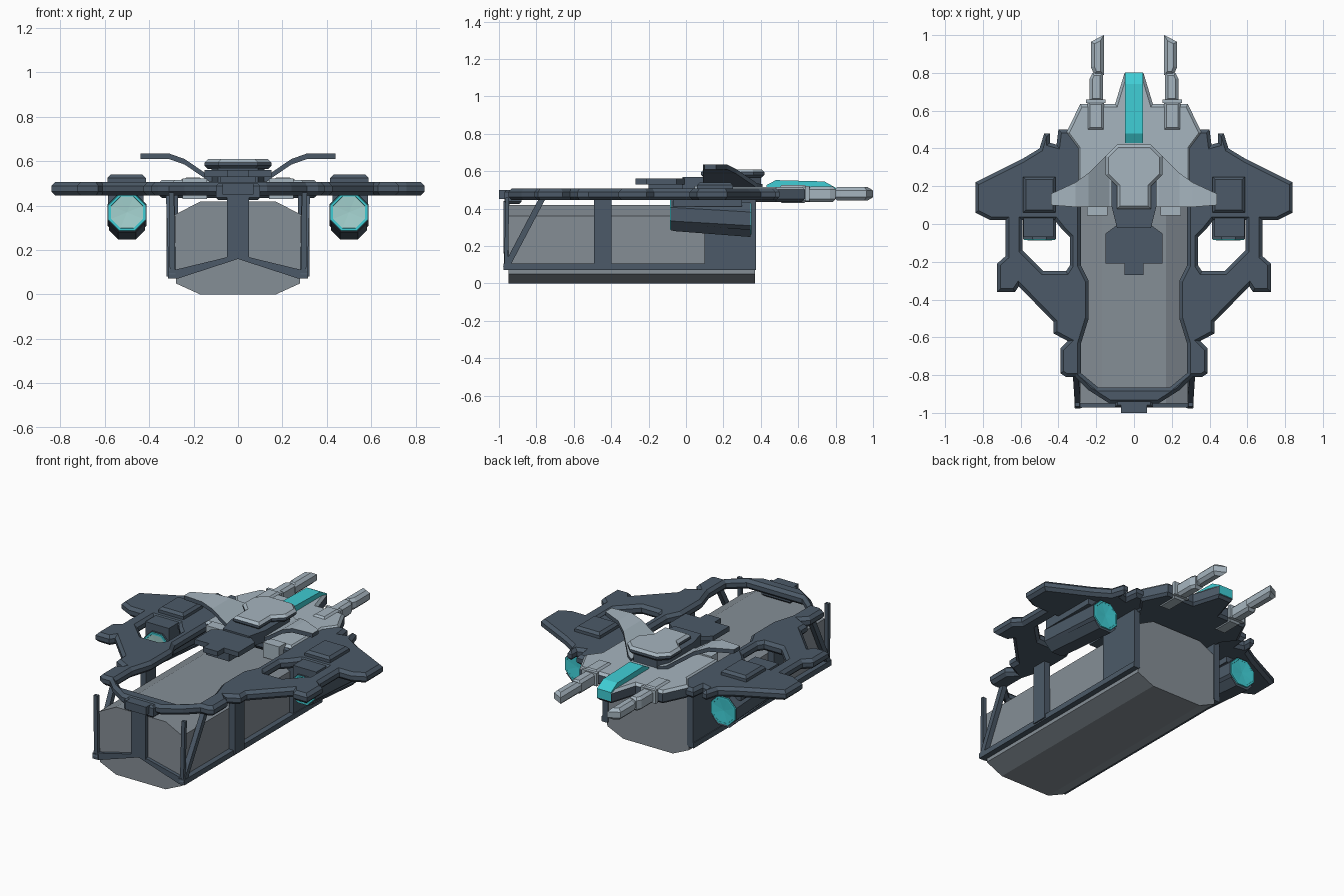
import bpy, bmesh, math
from mathutils import Vector
from mathutils.geometry import tessellate_polygon

if "Cube" in bpy.data.objects:
    bpy.data.objects.remove(bpy.data.objects["Cube"])


def material(name, rgb):
    m = bpy.data.materials.new(name)
    m.diffuse_color = (*rgb, 1)
    m.use_nodes = True
    m.node_tree.nodes["Principled BSDF"].inputs["Base Color"].default_value = m.diffuse_color
    return m


DARK = material("dark blue grey", (0.072, 0.102, 0.138))
LIGHT = material("light hull grey", (0.38, 0.46, 0.52))
GREY = material("cargo grey", (0.235, 0.272, 0.305))
TEAL = material("teal glass", (0.05, 0.61, 0.66))
PALE = material("pale engine glow", (0.38, 0.66, 0.64))


def build(name, verts, faces, mat, top=None):
    """Mesh object; upward faces take the 'top' material if given."""
    me = bpy.data.meshes.new(name)
    me.from_pydata([tuple(v) for v in verts], [], faces)
    bm = bmesh.new()
    bm.from_mesh(me)
    bmesh.ops.recalc_face_normals(bm, faces=bm.faces[:])
    bm.normal_update()
    if top:
        for f in bm.faces:
            f.material_index = int(f.normal.z > 0.3)
    bm.to_mesh(me)
    bm.free()
    me.materials.append(mat)
    if top:
        me.materials.append(top)
    ob = bpy.data.objects.new(name, me)
    bpy.context.collection.objects.link(ob)
    return ob


def inset(loop, d):
    """Mitred inset towards the left side of a loop."""
    out = []
    for i, p in enumerate(loop):
        p = Vector(p)
        a = (p - Vector(loop[i - 1])).normalized()
        b = (Vector(loop[(i + 1) % len(loop)]) - p).normalized()
        n1, n2 = Vector((-a.y, a.x)), Vector((-b.y, b.x))
        out.append(p + (n1 + n2) * d / max(1 + n1.dot(n2), 0.4))
    return out


def slab(name, outer, z0, z1, mat, ch=0.0, holes=(), top=None):
    """Flat plate from a plan outline, with chamfered rims and optional holes."""
    loops = []
    for k, lp in enumerate([outer, *holes]):
        area = sum(lp[i - 1][0] * lp[i][1] - lp[i][0] * lp[i - 1][1] for i in range(len(lp)))
        loops.append(list(lp) if (area > 0) == (k == 0) else list(lp)[::-1])
    caps = [inset(lp, ch) for lp in loops]
    n = sum(map(len, loops))
    levels = [(caps, z0), (loops, z0 + ch), (loops, z1 - ch), (caps, z1)] if ch else [(caps, z0), (caps, z1)]
    verts = [(p[0], p[1], z) for ls, z in levels for lp in ls for p in lp]
    tris = tessellate_polygon([[Vector((p[0], p[1], 0)) for p in lp] for lp in caps])
    last = n * (len(levels) - 1)
    faces = [tuple(t) for t in tris] + [tuple(i + last for i in t) for t in tris]
    for lv in range(len(levels) - 1):
        s = lv * n
        for lp in loops:
            m = len(lp)
            for i in range(m):
                j = (i + 1) % m
                faces.append((s + i, s + j, s + j + n, s + i + n))
            s += m
    return build(name, verts, faces, mat, top)


def loft(name, rings, mat, top=None):
    """Skin matching rings of points and close both ends."""
    n = len(rings[0])
    faces = [tuple(range(n)), tuple(range(n * (len(rings) - 1), n * len(rings)))]
    for r in range(len(rings) - 1):
        for i in range(n):
            j = (i + 1) % n
            faces.append((r * n + i, r * n + j, r * n + n + j, r * n + n + i))
    return build(name, [p for r in rings for p in r], faces, mat, top)


def sym(half):
    return half + [(-x, y) for x, y in reversed(half)]


def rect(x0, x1, y0, y1):
    return [(x0, y0), (x1, y0), (x1, y1), (x0, y1)]


def flip(points, s):
    return [(s * p[0], *p[1:]) for p in points]


def beam(name, a, b, wx, wy, mat=DARK):
    """Straight strut between two points with a rectangular plan section."""
    q = [(-wx, -wy), (wx, -wy), (wx, wy), (-wx, wy)]
    return loft(name, [[(p[0] + dx, p[1] + dy, p[2]) for dx, dy in q] for p in (a, b)], mat)


# Cargo container: octagonal section run along y
section = sym([(0.17, 0), (0.28, 0.05), (0.285, 0.36), (0.17, 0.418)])
loft("cargo_container", [[(x, y, z) for x, z in section] for y in (-0.95, 0.37)], GREY)

# Main deck ring with wings, cargo opening and side openings
deck = sym([(0.36, .5), (.4, .5), (.41, .42), (.445, .43), (.445, .48), (.475, .48), (.5, .4),
            (.59, .345), (.84, .22), (.84, .06), (.76, .02), (.68, .02), (.68, -.17), (.725, -.21),
            (.725, -.36), (.63, -.36), (.61, -.33), (.425, -.52), (.425, -.58), (.35, -.62),
            (.39, -.66), (.39, -.79), (.36, -.81), (.31, -.81), (.24, -.88), (.13, -.95)])
opening = sym([(.28, .09), (.28, -.22), (.24, -.3), (.24, -.5), (.28, -.63), (.28, -.79), (.19, -.865)])
side_hole = [(.59, .02), (.59, -.14), (.48, -.25), (.36, -.25), (.34, -.22), (.34, -.07), (.38, -.03), (.42, .02)]
slab("main_deck", deck, 0.445, 0.507, DARK, 0.018, [opening, side_hole, flip(side_hole, -1)])
slab("front_bumper", rect(-.07, .07, -1.0, -.93), 0.45, 0.5, DARK)
slab("front_strut_head", rect(-.1, .1, -.97, -.88), 0.425, 0.5, DARK, 0.012)

# Nose hull, light on top
slab("nose_hull", sym([(.05, .8), (.1, .635), (.285, .635), (.36, .48), (.3, .4), (.3, .1)]),
     0.435, 0.516, DARK, 0.015, top=LIGHT)

# Teal canopy strip
canopy = [(.43, .5), (.43, .525), (.48, .552), (.74, .545), (.803, .51), (.803, .455), (.77, .44)]
loft("canopy", [[(x, y, z) for y, z in canopy] for x in (-.048, .048)], TEAL)

# Dorsal stack: pedestal, cap and rear plate
slab("dorsal_pedestal", sym([(.08, .4), (.12, .33), (.12, .1), (.09, -.02)]), 0.5, 0.57, DARK)
slab("dorsal_cap", sym([(.09, .42), (.15, .36), (.15, .26), (.09, .2), (.09, .08)]),
     0.565, 0.61, DARK, 0.015, top=LIGHT)
slab("dorsal_rear_plate", sym([(.09, .08), (.07, .01), (.15, -.05), (.15, -.21), (.05, -.21), (.05, -.27)]),
     0.53, 0.56, DARK)
slab("dorsal_rear_neck", rect(-.08, .08, -.2, .12), 0.48, 0.535, DARK)

# Front cradle: centre post
slab("cradle_front_post", rect(-.05, .05, -.975, -.945), 0.16, 0.44, DARK)

for s, side in ((1, "right"), (-1, "left")):
    # Raised dorsal wings, light on top
    stations = [(.09, .09, .41, .53), (.13, .09, .38, .535), (.24, .09, .27, .61),
                (.31, .09, .22, .635), (.44, .1, .16, .635)]
    loft(f"dorsal_wing_{side}", [[(s * x, y0, z), (s * x, y1, z), (s * x, y1, z - .025), (s * x, y0, z - .025)]
                                 for x, y0, y1, z in stations], DARK, LIGHT)

    # Cradle: rails, posts, braces and rear side plate
    slab(f"cradle_rail_{side}", flip(rect(.275, .315, -.975, .375), s), 0.072, 0.105, DARK)
    vee = [(0, .18), (.31, .105), (.31, .072), (.27, .072), (0, .16)]
    loft(f"cradle_front_vee_{side}", [[(s * x, y, z) for x, z in vee] for y in (-.972, -.945)], DARK)
    beam(f"cradle_mid_post_{side}", (s * .303, -.445, .08), (s * .303, -.445, .46), 0.02, 0.048)
    beam(f"cradle_brace_{side}", (s * .297, -.96, .09), (s * .31, -.765, .46), 0.015, 0.018)
    beam(f"cradle_corner_post_{side}", (s * .295, -.962, .09), (s * .3, -.955, .46), 0.012, 0.01)
    slab(f"cradle_side_plate_{side}", flip(rect(.27, .31, .1, .375), s), 0.08, 0.45, DARK)

    # Light mounting block behind the nose
    slab(f"mount_block_{side}", flip(rect(.14, .25, .045, .11), s), 0.43, 0.522, LIGHT)

    # Guns: breech, collar and stepped barrel with a slanted tip
    slab(f"gun_breech_{side}", flip(rect(.16, .245, .5, .645), s), 0.43, 0.527, LIGHT, 0.012)
    slab(f"gun_collar_{side}", flip(rect(.15, .255, .64, .66), s), 0.44, 0.52, LIGHT)
    slab(f"gun_barrel_{side}", flip([(.165, .65), (.235, .65), (.235, .77), (.22, .8), (.165, .8)], s),
         0.435, 0.517, LIGHT, 0.015)
    slab(f"gun_muzzle_{side}", flip([(.16, .79), (.21, .79), (.228, .83), (.228, .965), (.16, 1.0)], s),
         0.443, 0.515, LIGHT, 0.018)

    # Engine nacelle: tilted octagonal tube
    def ring(y, z, r):
        return [(s * .5 + r * math.cos(math.pi * (i + .5) / 4), y, z + r * math.sin(math.pi * (i + .5) / 4))
                for i in range(8)]
    loft(f"nacelle_{side}", [ring(-.06, .37, .06), ring(-.08, .37, .085), ring(-.08, .37, .095),
                             ring(.345, .345, .095), ring(.345, .345, .085), ring(.32, .345, .06)], DARK)
    # Teal rims with hollow cones at both ends
    for tag, y, z, d, mat in (("exhaust", -.08, .37, -1, PALE), ("intake", .345, .345, 1, TEAL)):
        loft(f"{tag}_rim_{side}", [ring(y, z, .091), ring(y + .006 * d, z, .089),
                                   ring(y + .006 * d, z, .078), ring(y + .001 * d, z, .076)], TEAL)
        pts = ring(y + .0065 * d, z, .077) + [(s * .5, y + .001 * d, z)]
        build(f"{tag}_glow_{side}", pts, [(i, (i + 1) % 8, 8) for i in range(8)], mat)
    # Nacelle keel, pylon and top cover
    keel = [(-.04, .02), (.04, .02), (.08, .06), (-.08, .06)]
    loft(f"nacelle_keel_{side}", [[(s * .5 + x, y, z + h) for x, h in keel]
                                  for y, z in ((-.07, .26), (.345, .228))], DARK)
    slab(f"nacelle_pylon_{side}", flip(rect(.425, .585, -.07, .3), s), 0.41, 0.5, DARK)
    slab(f"nacelle_cover_{side}", flip(rect(.415, .588, .06, .25), s), 0.49, 0.54, DARK, 0.015)
